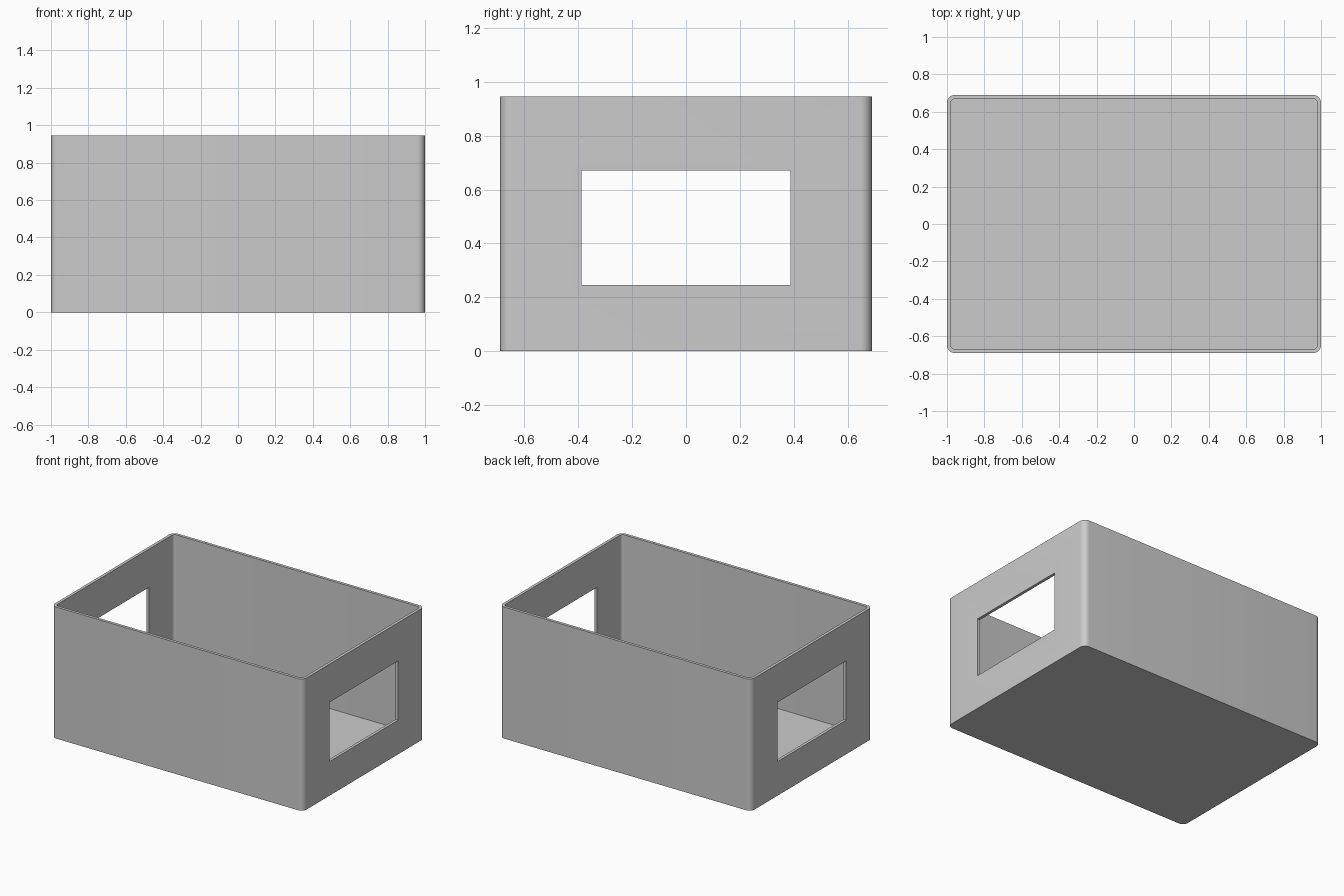
import bpy
import bmesh

if "Cube" in bpy.data.objects:
    bpy.data.objects.remove(bpy.data.objects["Cube"], do_unlink=True)

LENGTH, WIDTH, HEIGHT = 2.0, 1.38, 0.945
WALL, FLOOR, RADIUS = 0.021, 0.024, 0.042

grey = bpy.data.materials.new("light grey")
grey.use_nodes = True
colour = (0.6, 0.6, 0.6, 1)
grey.diffuse_color = colour
grey.node_tree.nodes["Principled BSDF"].inputs["Base Color"].default_value = colour


def block(name, size, z_min, radius=0.0):
    """Box standing at z_min, with rounded upright edges if a radius is given."""
    bm = bmesh.new()
    bmesh.ops.create_cube(bm, size=1)
    for v in bm.verts:
        v.co.x *= size[0]
        v.co.y *= size[1]
        v.co.z = z_min + (v.co.z + 0.5) * size[2]
    if radius:
        upright = [e for e in bm.edges
                   if abs(e.verts[0].co.z - e.verts[1].co.z) > size[2] / 2]
        bmesh.ops.bevel(bm, geom=upright, offset=radius, segments=8,
                        profile=0.5, affect='EDGES')
    mesh = bpy.data.meshes.new(name)
    bm.to_mesh(mesh)
    bm.free()
    mesh.materials.append(grey)
    obj = bpy.data.objects.new(name, mesh)
    bpy.context.collection.objects.link(obj)
    return obj


# Rounded outer shell
box = block("open_box", (LENGTH, WIDTH, HEIGHT), 0, RADIUS)

# Hollow inside, open at the top, and one window through both end walls
cavity = block("cavity_cutter", (LENGTH - 2 * WALL, WIDTH - 2 * WALL, HEIGHT),
               FLOOR, RADIUS - WALL)
window = block("window_cutter", (LENGTH + 0.4, 0.775, 0.425), 0.245)

bpy.ops.object.select_all(action='DESELECT')
bpy.context.view_layer.objects.active = box
box.select_set(True)
for cutter in (cavity, window):
    cutter.hide_render = True
    cut = box.modifiers.new("cut", 'BOOLEAN')
    cut.operation = 'DIFFERENCE'
    cut.solver = 'EXACT'
    cut.object = cutter
    bpy.ops.object.modifier_apply(modifier=cut.name)
    bpy.data.objects.remove(cutter, do_unlink=True)

bpy.ops.object.shade_smooth_by_angle()
